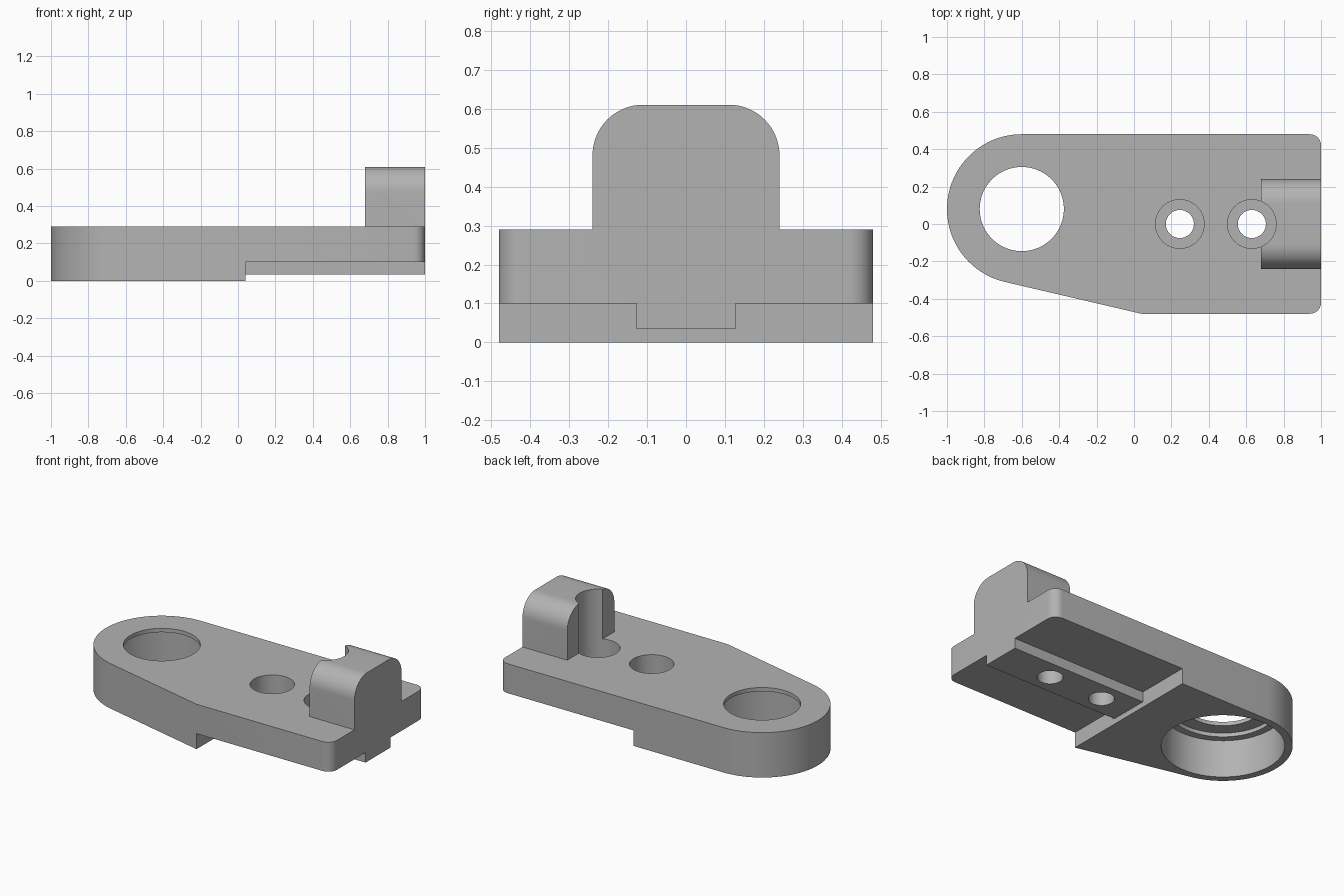
import bpy, bmesh
from math import sin, cos, radians, hypot, atan2, acos, degrees
from mathutils import Matrix

old = bpy.data.objects.get("Cube")
if old:
    bpy.data.objects.remove(old, do_unlink=True)

steel = bpy.data.materials.new("plain_grey")
steel.use_nodes = True
grey = (0.45, 0.45, 0.45, 1)
steel.diffuse_color = grey
steel.node_tree.nodes["Principled BSDF"].inputs["Base Color"].default_value = grey

# Axis maps: profile plane plus extrusion direction
ALONG_Z = Matrix.Identity(4)
ALONG_X = Matrix(((0, 0, 1, 0), (1, 0, 0, 0), (0, 1, 0, 0), (0, 0, 0, 1)))
ALONG_Y = Matrix(((1, 0, 0, 0), (0, 0, 1, 0), (0, 1, 0, 0), (0, 0, 0, 1)))


def arc(cx, cy, r, start, end, steps):
    angles = [radians(start + (end - start) * i / steps) for i in range(steps + 1)]
    return [(cx + r * cos(a), cy + r * sin(a)) for a in angles]


def prism(name, profile, low, high, axes=ALONG_Z):
    """Extrude a closed 2D profile from low to high."""
    bm = bmesh.new()
    face = bm.faces.new([bm.verts.new((u, v, low)) for u, v in profile])
    top = bmesh.ops.extrude_face_region(bm, geom=[face])["geom"]
    bmesh.ops.translate(bm, vec=(0, 0, high - low),
                        verts=[g for g in top if isinstance(g, bmesh.types.BMVert)])
    bm.transform(axes)
    bmesh.ops.recalc_face_normals(bm, faces=bm.faces)
    mesh = bpy.data.meshes.new(name)
    bm.to_mesh(mesh)
    bm.free()
    obj = bpy.data.objects.new(name, mesh)
    bpy.context.collection.objects.link(obj)
    return obj


def combine(target, tool, operation):
    """Apply a boolean and remove the tool object."""
    mod = target.modifiers.new(operation.lower(), "BOOLEAN")
    mod.operation, mod.solver, mod.object = operation, "EXACT", tool
    bpy.context.view_layer.objects.active = target
    bpy.ops.object.modifier_apply(modifier=mod.name)
    bpy.data.objects.remove(tool, do_unlink=True)


def drill(target, x, y, radius, low, high, steps=64):
    circle = arc(x, y, radius, 0, 360, steps)[:-1]
    combine(target, prism("drill_cutter", circle, low, high), "DIFFERENCE")


# Plate: round end, tapered side and two rounded corners
EYE_X, EYE_Y, EYE_R = -0.6, 0.08, 0.4
STEP_X, HALF_W, TOP, CORNER = 0.04, 0.48, 0.29, 0.06
dx, dy = STEP_X - EYE_X, -HALF_W - EYE_Y
tangent = 360 + degrees(atan2(dy, dx) - acos(EYE_R / hypot(dx, dy)))
outline = arc(EYE_X, EYE_Y, EYE_R, 90, tangent, 48)
outline.append((STEP_X, -HALF_W))
outline += arc(1 - CORNER, CORNER - HALF_W, CORNER, -90, 0, 10)
outline += arc(1 - CORNER, HALF_W - CORNER, CORNER, 0, 90, 10)
body = prism("mounting_bracket", outline, 0, TOP)

# Underside relief that leaves a central key
KEY, KEY_Z, RELIEF_Z = 0.127, 0.035, 0.1
relief = [(-0.6, -0.1), (0.6, -0.1), (0.6, RELIEF_Z), (KEY, RELIEF_Z),
          (KEY, KEY_Z), (-KEY, KEY_Z), (-KEY, RELIEF_Z), (-0.6, RELIEF_Z)]
combine(body, prism("relief_cutter", relief, STEP_X, 1.1, ALONG_X), "DIFFERENCE")

# Upright stop with rounded shoulders and a sloping buttress
SIDE, PEAK, ROUND = 0.24, 0.61, 0.13
shape = [(-SIDE, 0.2), (SIDE, 0.2)]
shape += arc(SIDE - ROUND, PEAK - ROUND, ROUND, 0, 90, 16)
shape += arc(ROUND - SIDE, PEAK - ROUND, ROUND, 90, 180, 16)
stop = prism("upright_stop", shape, 0.68, 1, ALONG_X)
wedge = [(0.68, TOP), (0.775, 0.46), (0.775, 0.7), (0.6, 0.7), (0.6, TOP)]
combine(stop, prism("wedge_cutter", wedge, -0.4, 0.4, ALONG_Y), "DIFFERENCE")
combine(body, stop, "UNION")

# Stepped bearing bore, open at the bottom with a thin lip on top
for radius, height in ((0.355, 0.24), (0.31, 0.265), (0.225, 0.4)):
    drill(body, EYE_X, EYE_Y, radius, -0.1, height, 96)

# Counterbored screw holes
for x in (0.245, 0.63):
    drill(body, x, 0, 0.13, 0.13, 0.7)
    drill(body, x, 0, 0.075, -0.1, 0.5)

# Colour and shading
body.data.materials.clear()
body.data.materials.append(steel)
for face in body.data.polygons:
    face.material_index = 0
bpy.ops.object.select_all(action="DESELECT")
body.select_set(True)
bpy.context.view_layer.objects.active = body
bpy.ops.object.shade_smooth_by_angle(angle=radians(25))
